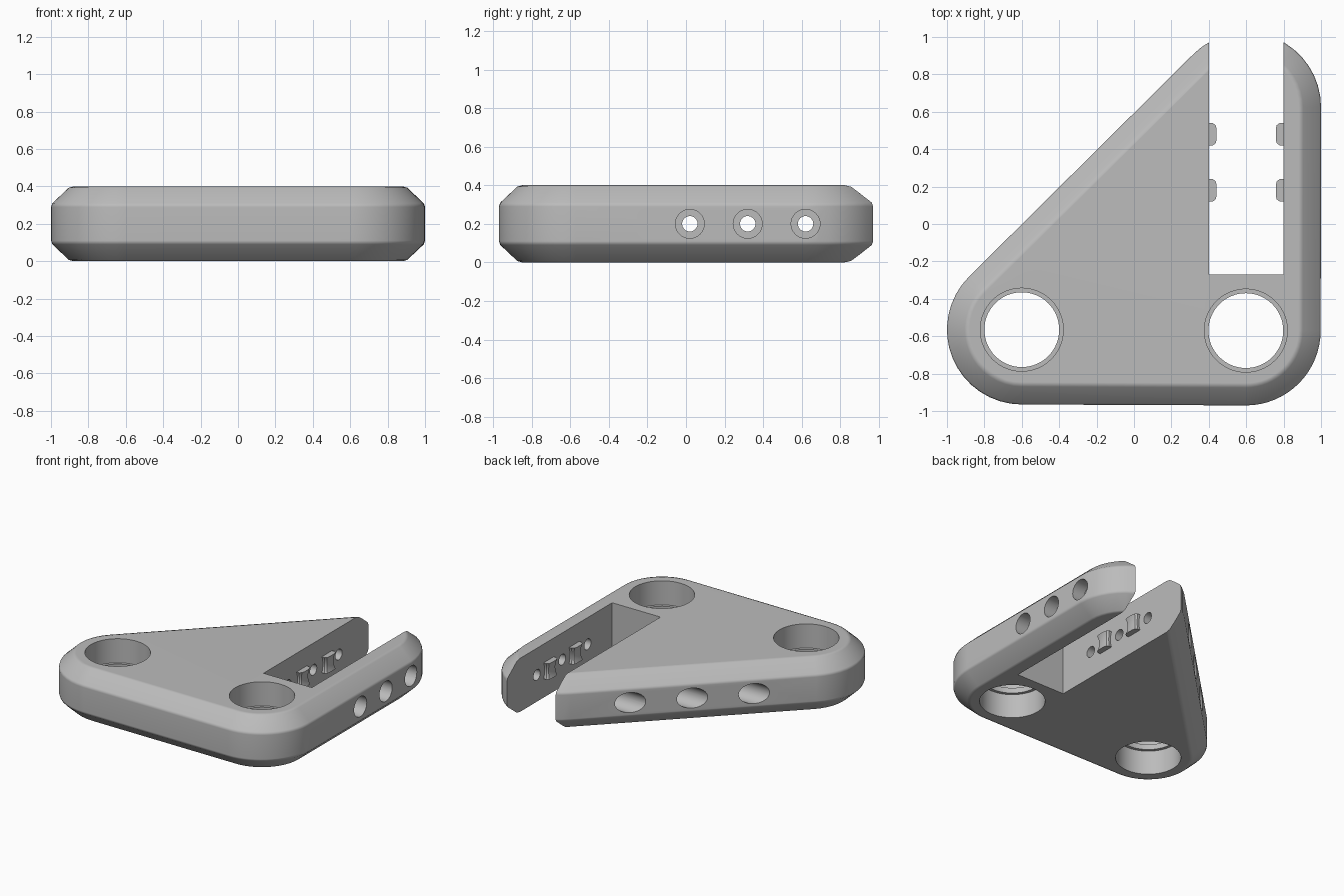
import bpy
import bmesh
from math import atan2, cos, pi, sin, tau
from mathutils import Matrix, Vector

cube = bpy.data.objects.get("Cube")
if cube:
    bpy.data.objects.remove(cube, do_unlink=True)

grey = bpy.data.materials.new("plain grey")
grey.use_nodes = True
COLOUR = (0.5, 0.5, 0.5, 1)
grey.diffuse_color = COLOUR
grey.node_tree.nodes["Principled BSDF"].inputs["Base Color"].default_value = COLOUR


def loft(name, rings, matrix=Matrix()):
    """Closed solid skinned through rings of equal point count."""
    bm = bmesh.new()
    loops = [[bm.verts.new(matrix @ Vector(p)) for p in ring] for ring in rings]
    for low, high in zip(loops, loops[1:]):
        for i in range(len(low)):
            j = (i + 1) % len(low)
            bm.faces.new((low[i], low[j], high[j], high[i]))
    bm.faces.new(loops[0][::-1])
    bm.faces.new(loops[-1])
    bmesh.ops.recalc_face_normals(bm, faces=bm.faces)
    mesh = bpy.data.meshes.new(name)
    bm.to_mesh(mesh)
    bm.free()
    mesh.materials.append(grey)
    obj = bpy.data.objects.new(name, mesh)
    bpy.context.collection.objects.link(obj)
    return obj


def lathe(name, profile, matrix, sides=64):
    """Turned solid from (radius, height) pairs about local z."""
    rings = [[(r * cos(tau * i / sides), r * sin(tau * i / sides), h)
              for i in range(sides)] for r, h in profile]
    return loft(name, rings, matrix)


def smooth(obj):
    bpy.ops.object.select_all(action="DESELECT")
    obj.select_set(True)
    bpy.context.view_layer.objects.active = obj
    bpy.ops.object.shade_smooth_by_angle(angle=pi / 6)


# Rounded triangular plate with chamfered rims
corners = [Vector((-0.6, -0.565)), Vector((0.598, -0.57)), Vector((0.6, 0.625))]


def outline(radius, z, steps=16):
    points = []
    for i, c in enumerate(corners):
        before, after = c - corners[i - 1], corners[(i + 1) % 3] - c
        start = atan2(before.y, before.x) - pi / 2
        sweep = (atan2(after.y, after.x) - pi / 2 - start) % tau
        for k in range(steps + 1):
            a = start + sweep * k / steps
            points.append((c.x + radius * cos(a), c.y + radius * sin(a), z))
    return points


rim = [(0.28, 0), (0.305, 0.007), (0.393, 0.09), (0.4, 0.11)]
levels = rim + [(r, 0.4 - z) for r, z in reversed(rim)]
plate = loft("bracket_plate", [outline(r, z) for r, z in levels])

# Slot cutter, open at the back
slot = [[(x, y, z) for x, y in ((0.4, -0.27), (0.8, -0.27), (0.8, 1.2), (0.4, 1.2))]
        for z in (-0.1, 0.5)]
cutters = [loft("slot_cutter", slot)]

# Stepped vertical holes with a thin lip at mid height
BORE, LIP = 0.222, 0.2
for side, c in zip(("left", "right"), corners):
    cutters.append(lathe(side + "_hole_cutter",
                         [(BORE, -0.1), (BORE, 0.18), (LIP, 0.18), (LIP, 0.22),
                          (BORE, 0.22), (BORE, 0.5)],
                         Matrix.Translation((c.x, c.y, 0))))

# Cross bolt holes, counterbored from both outer faces
along_x = Matrix.Rotation(pi / 2, 4, "Y")
for n in range(3):
    cutters.append(lathe(f"bolt_hole_cutter_{n + 1}",
                         [(0.075, -1.2), (0.075, 0.2), (0.04, 0.2), (0.04, 0.9),
                          (0.075, 0.9), (0.075, 1.2)],
                         Matrix.Translation((0, 0.02 + 0.3 * n, 0.2)) @ along_x, 32))

for cutter in cutters:
    cutter.hide_render = True
    cutter.hide_viewport = True
    mod = plate.modifiers.new(cutter.name, "BOOLEAN")
    mod.object = cutter
    mod.solver = "EXACT"

# Bake the cuts, then shade the finished surface
bpy.context.view_layer.update()
baked = bpy.data.meshes.new_from_object(
    plate.evaluated_get(bpy.context.evaluated_depsgraph_get()))
plate.modifiers.clear()
plate.data = baked
for cutter in cutters:
    bpy.data.objects.remove(cutter, do_unlink=True)
smooth(plate)
plate.modifiers.new("flat_faces", "WEIGHTED_NORMAL").keep_sharp = True

# Small waisted grip nubs on both slot walls
for label, wall, direction in (("inner", 0.4, 1), ("outer", 0.8, -1)):
    for n, y in enumerate((0.18, 0.48)):
        rings = []
        for k in range(9):
            t = k / 4 - 1
            reach = 0.03 + 0.012 * t * t
            half = 0.048 + 0.012 * t * t
            rings.append([(wall + direction * x, y + v, 0.2 + 0.06 * t)
                          for x, v in ((-0.02, -half), (reach * 0.5, -half),
                                       (reach * 0.88, -half * 0.8), (reach, -half * 0.45),
                                       (reach, half * 0.45), (reach * 0.88, half * 0.8),
                                       (reach * 0.5, half), (-0.02, half))])
        smooth(loft(f"{label}_grip_nub_{n + 1}", rings))
